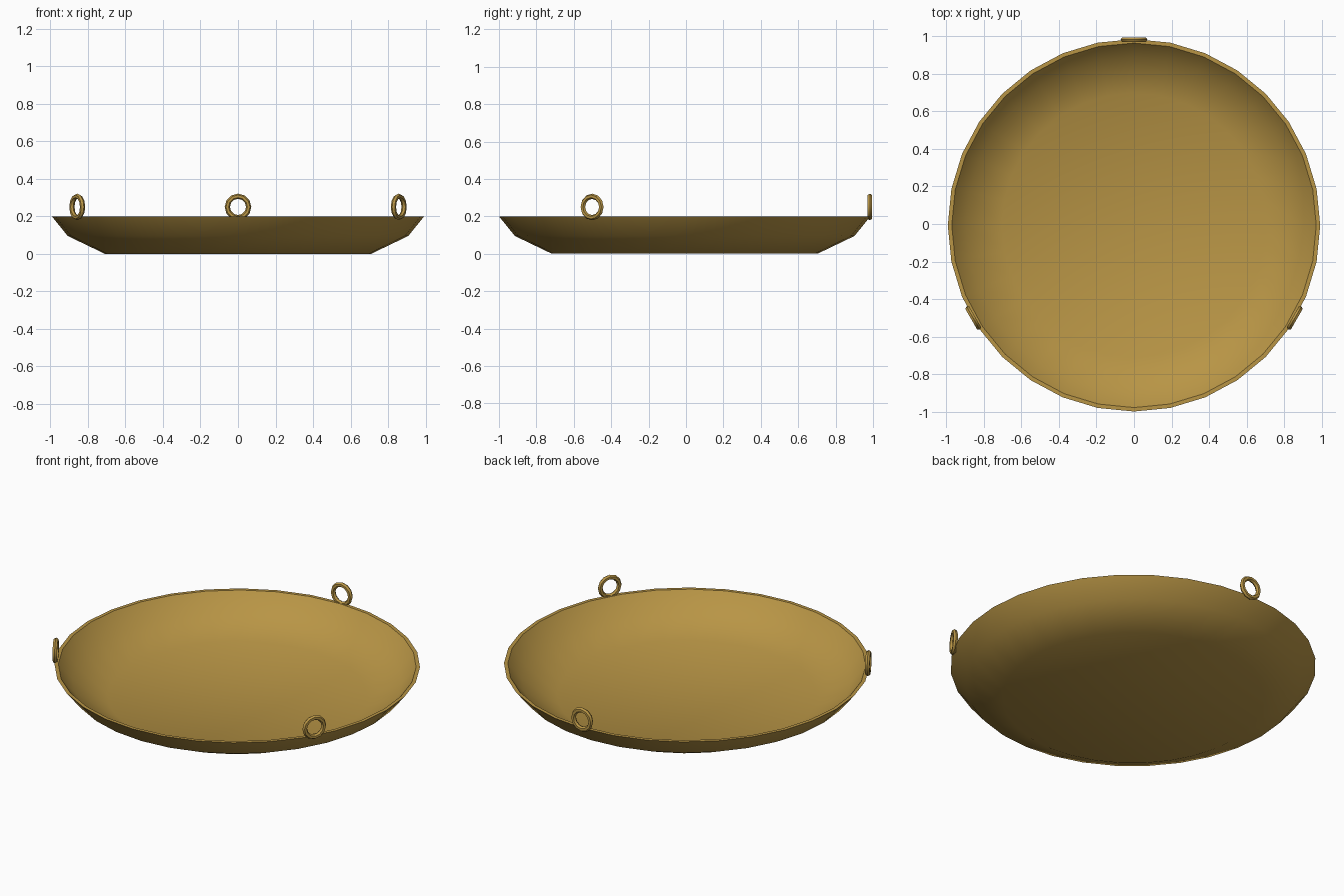
import bpy, bmesh, math

if "Cube" in bpy.data.objects:
    bpy.data.objects.remove(bpy.data.objects["Cube"])

CY = -0.007   # pan centre in y, so the whole model is centred
brass = bpy.data.materials.new("brass")
brass.diffuse_color = (0.48, 0.30, 0.06, 1)
brass.use_nodes = True
brass.node_tree.nodes["Principled BSDF"].inputs["Base Color"].default_value = brass.diffuse_color


def finish(ob, angle):
    ob.data.materials.append(brass)
    bpy.ops.object.select_all(action='DESELECT')
    ob.select_set(True)
    bpy.context.view_layer.objects.active = ob
    bpy.ops.object.shade_smooth_by_angle(angle=math.radians(angle))


# Shallow pan: closed profile (outside, rim, inside) turned in 32 steps
SIDES = 32
profile = [(0.71, 0), (0.908, 0.095), (0.993, 0.2),
           (0.972, 0.2), (0.895, 0.108), (0.705, 0.018)]
bm = bmesh.new()
rings = []
for r, z in profile:
    rings.append([bm.verts.new((r * math.cos(2 * math.pi * i / SIDES),
                                r * math.sin(2 * math.pi * i / SIDES), z))
                  for i in range(SIDES)])
for a, b in zip(rings, rings[1:]):
    for i in range(SIDES):
        j = (i + 1) % SIDES
        bm.faces.new((a[i], a[j], b[j], b[i]))
bm.faces.new(rings[0][::-1])
bm.faces.new(rings[-1])
bmesh.ops.recalc_face_normals(bm, faces=bm.faces)
mesh = bpy.data.meshes.new("pan")
bm.to_mesh(mesh)
bm.free()
pan = bpy.data.objects.new("pan", mesh)
pan.location.y = CY
bpy.context.collection.objects.link(pan)
finish(pan, 50)

# Three hanging loops standing on the rim
for k in range(3):
    a = math.radians(90 + 120 * k)
    bpy.ops.mesh.primitive_torus_add(
        major_segments=12, minor_segments=6,
        major_radius=0.057, minor_radius=0.014,
        location=(0.99 * math.cos(a), CY + 0.99 * math.sin(a), 0.25),
        rotation=(math.pi / 2, 0, a - math.pi / 2))
    loop = bpy.context.object
    loop.name = f"hanging_loop_{k + 1}"
    finish(loop, 35)
